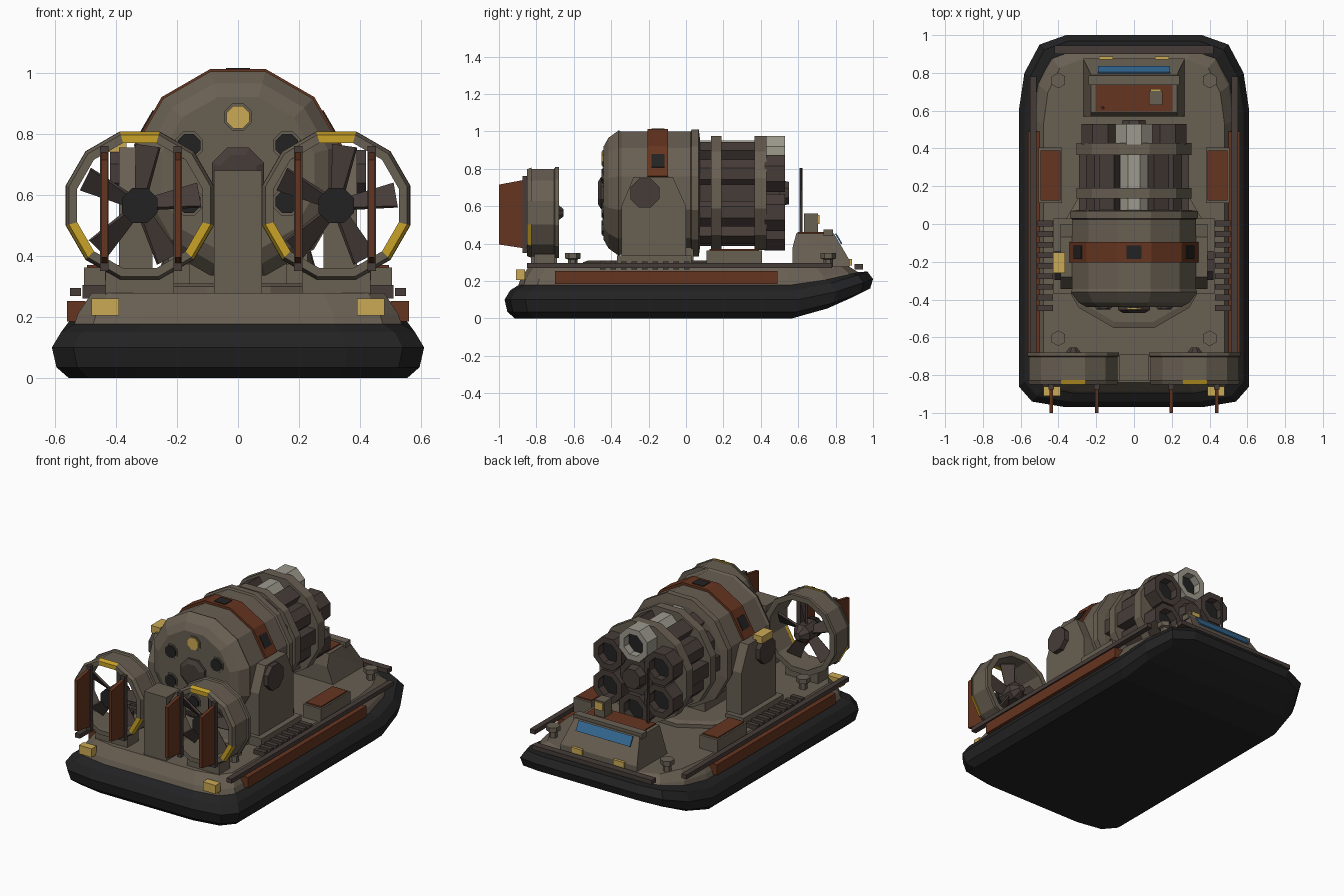
import bpy, bmesh
from math import sin, cos, tan, pi, radians

cube = bpy.data.objects.get("Cube")
if cube:
    bpy.data.objects.remove(cube)


def material(name, r, g, b):
    m = bpy.data.materials.new(name)
    m.diffuse_color = (r, g, b, 1)
    m.use_nodes = True
    bsdf = m.node_tree.nodes["Principled BSDF"]
    bsdf.inputs["Base Color"].default_value = (r, g, b, 1)
    bsdf.inputs["Roughness"].default_value = 0.8
    return m


HULL = material("drab hull", .14, .115, .085)
BROWN = material("dark brown", .062, .046, .04)
RUST = material("rust red", .13, .035, .014)
RUBBER = material("black rubber", .016, .016, .017)
LAMP = material("lamp yellow", .6, .4, .09)
STRIPE = material("warning yellow", .58, .36, .02)
GLASS = material("blue glass", .035, .14, .29)
STEEL = material("pale steel", .34, .32, .27)


def loft(name, rings, *mats, closed=False, rule=None):
    """Skin a list of equal rings; cap the ends, or join last to first."""
    bm = bmesh.new()
    rows = [[bm.verts.new(p) for p in ring] for ring in rings]
    n, last = len(rows[0]), len(rows) - 1
    for j in range(last + closed):
        a, b = rows[j], rows[(j + 1) % len(rows)]
        for k in range(n):
            q = (k + 1) % n
            f = bm.faces.new((a[k], a[q], b[q], b[k]))
            f.material_index = rule(k, j) if rule else 0
    if not closed:
        for row in (rows[0], rows[-1]):
            if n % 2:
                bm.faces.new(row)
            else:
                for k in range(n // 2 - 1):
                    bm.faces.new((row[k], row[k + 1], row[n - 2 - k], row[n - 1 - k]))
    bmesh.ops.recalc_face_normals(bm, faces=bm.faces)
    me = bpy.data.meshes.new(name)
    bm.to_mesh(me)
    bm.free()
    for m in mats:
        me.materials.append(m)
    ob = bpy.data.objects.new(name, me)
    bpy.context.collection.objects.link(ob)
    return ob


def box(name, x, y, z, mat):
    return loft(name, [[(x[0], y[0], h), (x[1], y[0], h), (x[1], y[1], h), (x[0], y[1], h)]
                       for h in z], mat)


def extrude_x(name, profile, x, mat):
    return loft(name, [[(h, y, z) for y, z in profile] for h in x], mat)


def turned(name, c, axis, profile, n, *mats, **kw):
    """Polygonal solid turned about an axis; profile is (along, apothem)."""
    rings = []
    for a, r in profile:
        ring = []
        for k in range(n):
            t = (k + .5) * 2 * pi / n
            u, v = r / cos(pi / n) * cos(t), r / cos(pi / n) * sin(t)
            d = {"x": (a, u, v), "y": (u, a, v), "z": (u, v, a)}[axis]
            ring.append([c[i] + d[i] for i in range(3)])
        rings.append(ring)
    return loft(name, rings, *mats, **kw)


def slab(name, deg, r, half, y, mat):
    """Block laid against the gun body at an angle about its axis."""
    c, s = cos(radians(deg)), sin(radians(deg))
    return loft(name, [[(c * q - s * w, h, AXIS + s * q + c * w)
                        for w, h in ((-half, y[0]), (half, y[0]), (half, y[1]), (-half, y[1]))]
                       for q in r], mat)


AXIS = .67
SIDES = ((1, "left"), (-1, "right"))

# Skirt and deck share one outline
half = [(.36, -.97), (.54, -.94), (.61, -.86), (.61, .6), (.58, .8), (.5, .95), (.36, 1)]
outline = half + [(-x, y) for x, y in reversed(half)]


def hull_ring(inset, z, rise):
    return [(x * (1 - inset / .61), .015 + (y - .015) * (1 - inset / .985),
             z + rise * max(0, (y - .6) / .4) ** 1.4) for x, y in outline]


loft("skirt", [hull_ring(.055, 0, .14), hull_ring(.015, .035, .125), hull_ring(0, .1, .11),
               hull_ring(.03, .15, .1), hull_ring(.075, .178, .07)], RUBBER)
loft("deck", [hull_ring(.07, .165, .07), hull_ring(.085, .21, .04),
              hull_ring(.13, .278, 0)], HULL)
box("bow_rail", (-.42, .42), (.9, .945), (.262, .29), BROWN)

for s, side in SIDES:
    box(f"side_rail_{side}", (s * .515, s * .55), (-.85, .78), (.268, .295), BROWN)
    box(f"side_panel_{side}", (s * .5, s * .56), (-.7, .49), (.185, .252), RUST)
    box(f"stern_lamp_{side}", (s * .39, s * .48), (-.91, -.86), (.205, .26), LAMP)
    # Deck locker with a coloured lid
    box(f"locker_{side}", (s * .38, s * .505), (.11, .405), (.27, .362), HULL)
    box(f"locker_lid_{side}", (s * .39, s * .495), (.125, .39), (.36, .37), RUST)
    # Side grille steps
    for i in range(9):
        y = -.46 + i * .056
        box(f"grille_slat_{side}_{i}", (s * .43, s * .51), (y, y + .03), (.26, .305), BROWN)
    for y, end in ((.76, "bow"), (-.605, "stern")):
        turned(f"bollard_{end}_{side}", (s * .4, y, .27), "z",
               [(0, .022), (.045, .022), (.05, .036), (.08, .036)], 6, HULL)

# Gun mounting
turned("turntable", (0, -.15, .27), "z", [(0, .4), (.03, .4), (.04, .37)], 12, HULL)
for s, side in SIDES:
    box(f"mount_foot_{side}", (s * .3, s * .425), (-.37, .03), (.27, .335), HULL)
    extrude_x(f"mount_arm_{side}", [(-.345, .33), (.0, .33), (.0, .6), (-.07, .755),
                                    (-.28, .755), (-.345, .6)], (s * .28, s * .39), HULL)
    turned(f"trunnion_{side}", (0, -.22, AXIS), "x", [(s * .38, .077), (s * .42, .077)], 8, BROWN)
box("mount_beacon", (-.43, -.365), (-.26, -.15), (.74, .785), LAMP)
box("cradle", (-.16, .16), (-.3, .04), (.28, .38), HULL)

# Gun drum with band and windows
turned("gun_drum", (0, 0, AXIS), "y",
       [(-.44, .25), (-.415, .295), (-.36, .335), (-.345, .328), (.025, .328), (.03, .34),
        (.068, .34), (.075, .29)], 12, HULL)
for i in range(5):
    slab(f"drum_band_{i}", 30 + 30 * i, (.3, .342), .342 * tan(pi / 12), (-.205, -.095), RUST)
for deg, place in ((30, "left"), (90, "top"), (150, "right")):
    slab(f"drum_window_{place}", deg, (.33, .346), .04, (-.185, -.115), RUBBER)

# Ports on the drum's rear plate
turned("rear_hub", (0, 0, AXIS), "y", [(-.47, .06), (-.455, .085), (-.43, .085)], 8, BROWN)
for i in range(6):
    t = radians(90 + 60 * i)
    c = (.185 * cos(t), 0, AXIS + .185 * sin(t))
    turned(f"port_collar_{i}", c, "y", [(-.446, .045), (-.43, .045)], 8, HULL)
    turned(f"port_{i}", c, "y", [(-.452, .037), (-.43, .037)], 8, RUBBER if i else LAMP)

# Barrel cluster
for i in range(6):
    t = radians(90 + 60 * i)
    c = (.207 * cos(t), 0, AXIS + .207 * sin(t))
    metal = BROWN if i else STEEL
    turned(f"barrel_{i}", c, "y", [(.06, .075), (.42, .075)], 8, metal)
    turned(f"muzzle_{i}", c, "y", [(.42, .099), (.53, .099), (.53, .064), (.42, .064)], 8,
           metal, closed=True)
    turned(f"bore_{i}", c, "y", [(.43, .066), (.48, .066)], 8, RUBBER)
    slab(f"tie_bar_{i}", 60 + 60 * i, (.17, .29), .045, (.06, .4), BROWN)
turned("barrel_spindle", (0, 0, AXIS), "y", [(.06, .11), (.5, .11), (.5, .07), (.55, .06)],
       8, BROWN)
for y0, y1, place in ((.135, .19, "rear"), (.365, .43, "front")):
    turned(f"barrel_clamp_{place}", (0, 0, AXIS), "y", [(y0, .305), (y1, .305)], 12, HULL)

# Twin ducted fans and rudders
for s, side in SIDES:
    c = (s * .322, 0, .565)
    turned(f"fan_duct_{side}", c, "y",
           [(-.83, .234), (-.705, .234), (-.7, .243), (-.68, .243), (-.68, .21), (-.83, .205)],
           12, HULL, closed=True)
    turned(f"fan_lip_{side}", c, "y", [(-.85, .232), (-.825, .242), (-.825, .205), (-.85, .205)],
           12, HULL, STRIPE, closed=True, rule=lambda k, j: int(k in (2, 6, 10)))
    turned(f"fan_hub_{side}", c, "y", [(-.82, .055), (-.7, .055), (-.655, .02)], 8, BROWN)
    turned(f"fan_cap_{side}", c, "y", [(-.835, .058), (-.8, .058)], 8, RUBBER)
    for i in range(5):
        t = radians(10 + 72 * i)
        ct, st = cos(t), sin(t)
        rings = []
        for r, w, pitch in ((.04, .028, .9), (.198, .044, .5)):
            cp, sp = cos(pitch), sin(pitch)
            ring = []
            for u, v in ((-w, -.006), (w, -.006), (w, .006), (-w, .006)):
                g, h = u * cp - v * sp, u * sp + v * cp
                ring.append((c[0] + r * ct - g * st, -.755 + h, c[2] + r * st + g * ct))
            rings.append(ring)
        loft(f"fan_blade_{side}_{i}", rings, BROWN)
    box(f"fan_foot_{side}", (s * .21, s * .435), (-.81, -.7), (.27, .345), HULL)
    for x, place in ((.197, "inner"), (.438, "outer")):
        a = s * x
        extrude_x(f"rudder_{place}_{side}", [(-.868, .375), (-.868, .74), (-1, .715), (-1, .395)],
                  (a - .01, a + .01), RUST)
        box(f"rudder_post_{place}_{side}", (a - .014, a + .014), (-.875, -.848), (.35, .76), BROWN)
box("fan_column", (-.078, .078), (-.83, -.69), (.27, .68), HULL)

# Bow cabin
front = [(.57, .275), (.875, .275), (.875, .31), (.79, .455), (.59, .455), (.57, .38)]
loft("cabin", [[(x * (1.12 if z < .32 else .95), y, z) for y, z in front] for x in (-.24, .24)],
     HULL)
box("cabin_visor", (-.24, .24), (.735, .785), (.44, .475), HULL)
box("cabin_roof", (-.205, .205), (.595, .735), (.44, .462), RUST)
# Windscreen plate parallel to the sloped nose
nose = [(.797, .451), (.829, .396), (.836, .4), (.804, .455)]
extrude_x("windscreen", nose, (-.19, .19), GLASS)
for s, side in SIDES:
    box(f"headlamp_{side}", (s * .11, s * .185), (.86, .888), (.283, .318), LAMP)
box("searchlight_body", (.08, .15), (.63, .705), (.455, .56), HULL)
box("searchlight_lens", (.087, .143), (.7, .714), (.505, .553), LAMP)
turned("antenna", (-.165, .615, .45), "z", [(0, .008), (.355, .006)], 6, BROWN)
